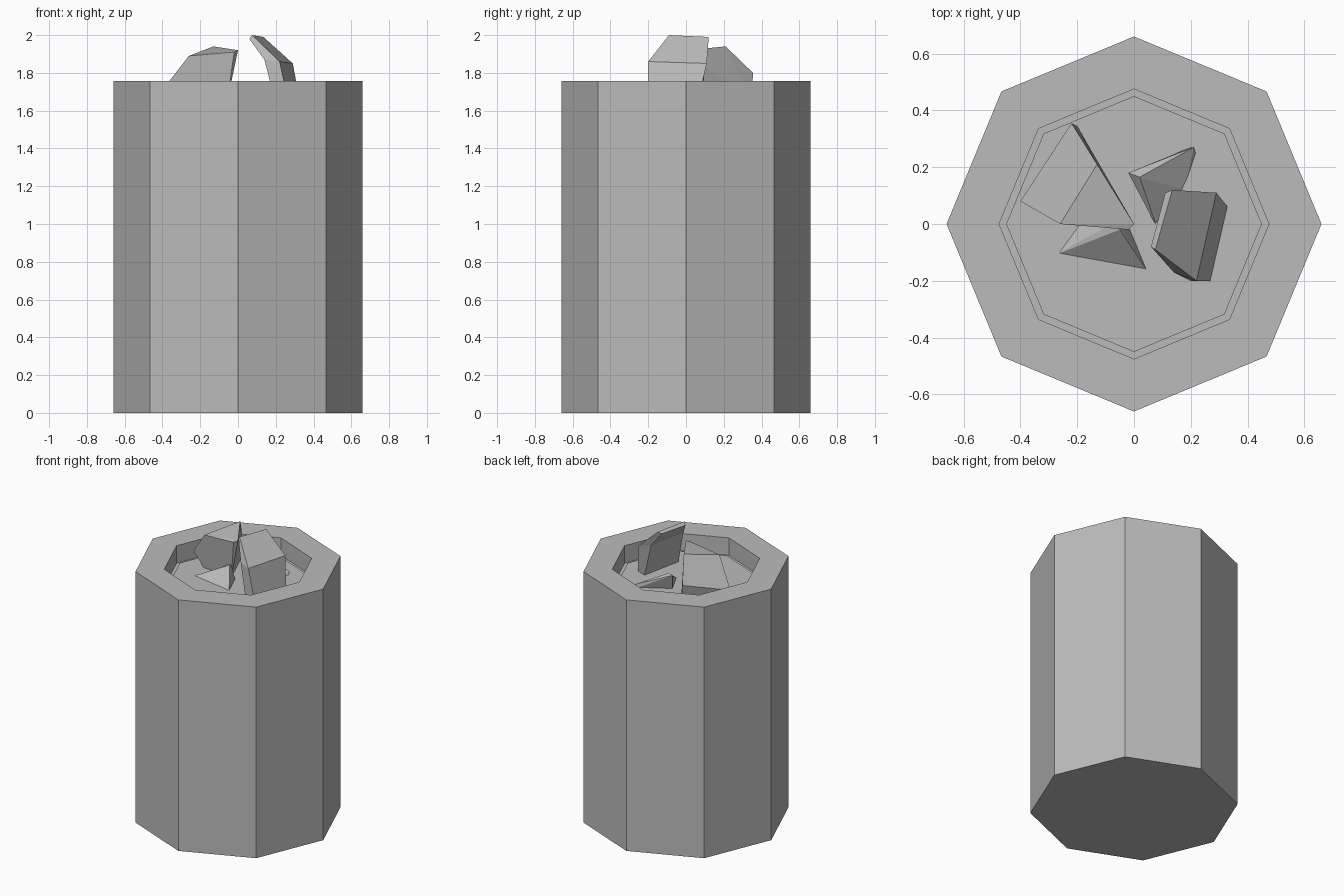
import bpy, bmesh
from math import cos, sin, pi

if "Cube" in bpy.data.objects:
    bpy.data.objects.remove(bpy.data.objects["Cube"], do_unlink=True)

stone = bpy.data.materials.new("grey_stone")
stone.use_nodes = True
GREY = (0.5, 0.5, 0.5, 1)
stone.diffuse_color = GREY
stone.node_tree.nodes["Principled BSDF"].inputs["Base Color"].default_value = GREY

RIM, FLOOR = 1.757, 1.635


def finish(name, bm):
    bmesh.ops.recalc_face_normals(bm, faces=bm.faces)
    mesh = bpy.data.meshes.new(name)
    bm.to_mesh(mesh)
    bm.free()
    mesh.materials.append(stone)
    obj = bpy.data.objects.new(name, mesh)
    bpy.context.collection.objects.link(obj)
    return obj


def loft(name, rings):
    """Skin a stack of equal rings and cap both ends."""
    bm = bmesh.new()
    rows = [[bm.verts.new(p) for p in ring] for ring in rings]
    n = len(rows[0])
    for low, high in zip(rows, rows[1:]):
        for i in range(n):
            j = (i + 1) % n
            bm.faces.new((low[i], low[j], high[j], high[i]))
    bm.faces.new(rows[0][::-1])
    bm.faces.new(rows[-1])
    return finish(name, bm)


def chunk(name, points):
    """Convex lump of broken stone."""
    bm = bmesh.new()
    verts = [bm.verts.new(p) for p in points]
    res = bmesh.ops.convex_hull(bm, input=verts)
    bmesh.ops.delete(bm, geom=list({v for v in res["geom_interior"] + res["geom_unused"]
                                    if isinstance(v, bmesh.types.BMVert)}), context="VERTS")
    bmesh.ops.dissolve_limit(bm, angle_limit=0.05, verts=bm.verts, edges=bm.edges)
    return finish(name, bm)


def octagon(r, z):
    return [(r * cos(i * pi / 4), r * sin(i * pi / 4), z) for i in range(8)]


# Pillar with a recessed top, and the floor disc inside it
loft("pillar", [octagon(0.66, 0), octagon(0.66, RIM),
                octagon(0.475, RIM), octagon(0.475, FLOOR)])
loft("recess_floor", [octagon(0.45, FLOOR - 0.02), octagon(0.45, FLOOR + 0.008)])

# Tall bent slab leaning inwards: rings run inner near, outer near, outer far, inner far
loft("leaning_slab", [
    [(0.2, -0.2, FLOOR), (0.27, -0.2, FLOOR), (0.33, 0.06, FLOOR), (0.26, 0.09, FLOOR)],
    [(0.14, -0.17, 1.87), (0.22, -0.2, 1.86), (0.29, 0.11, 1.85), (0.2, 0.1, 1.87)],
    [(0.06, -0.08, 1.98), (0.075, -0.09, 2), (0.135, 0.12, 1.99), (0.11, 0.11, 1.98)]])

# Large wedge
chunk("large_chunk", [
    (-0.26, 0, 1.89), (-0.13, 0.21, 1.94), (0, 0, 1.92), (-0.02, -0.02, 1.91),
    (-0.4, 0.08, 1.71), (-0.22, 0.355, 1.8), (-0.28, 0.03, FLOOR),
    (-0.06, 0.01, FLOOR), (-0.2, 0.345, FLOOR)])

# Two low splinters
chunk("front_splinter", [
    (-0.28, -0.11, FLOOR), (0.05, -0.17, FLOOR), (-0.05, -0.02, 1.735),
    (-0.06, 0.01, 1.735), (-0.02, 0, FLOOR), (-0.2, 0, FLOOR)])
chunk("back_splinter", [
    (-0.02, 0.18, 1.75), (0.02, 0.165, 1.75), (0.21, 0.27, 1.66),
    (0.22, 0.24, FLOOR), (0.18, 0.12, FLOOR), (0.08, -0.01, FLOOR),
    (0, 0.15, FLOOR), (0.2, 0.27, FLOOR)])
